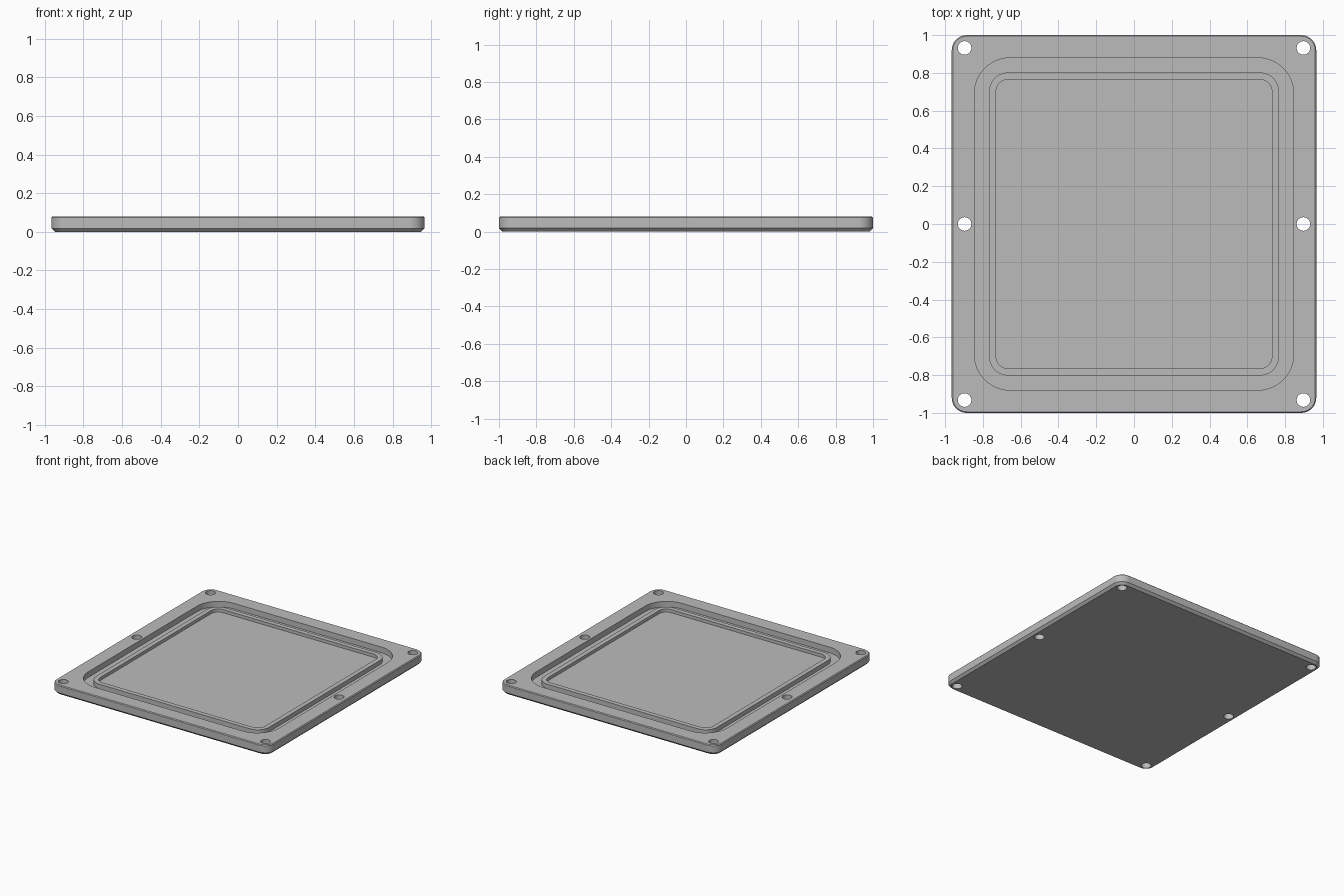
import bpy, bmesh, math

cube = bpy.data.objects.get("Cube")
if cube:
    bpy.data.objects.remove(cube, do_unlink=True)

grey = bpy.data.materials.new("light_grey")
grey.use_nodes = True
COLOUR = (0.5, 0.5, 0.5, 1)
grey.diffuse_color = COLOUR
grey.node_tree.nodes["Principled BSDF"].inputs["Base Color"].default_value = COLOUR

HALF_X, HALF_Y, HEIGHT = 0.965, 1.0, 0.08
SEGMENTS = 12


def rounded_ring(bm, inset, radius, z):
    """Rounded rectangle of vertices, inset from the plate outline."""
    ring = []
    for corner, (sx, sy) in enumerate([(1, 1), (-1, 1), (-1, -1), (1, -1)]):
        cx = sx * (HALF_X - inset - radius)
        cy = sy * (HALF_Y - inset - radius)
        for i in range(SEGMENTS + 1):
            a = math.pi / 2 * (corner + i / SEGMENTS)
            ring.append(bm.verts.new((cx + radius * math.cos(a), cy + radius * math.sin(a), z)))
    return ring


def loft(name, profile):
    """Skin the rounded rings in order and cap both ends."""
    bm = bmesh.new()
    rings = [rounded_ring(bm, *p) for p in profile]
    for low, high in zip(rings, rings[1:]):
        for i in range(len(low)):
            j = (i + 1) % len(low)
            bm.faces.new((low[i], low[j], high[j], high[i]))
    bm.faces.new(rings[0][::-1])
    bm.faces.new(rings[-1])
    mesh = bpy.data.meshes.new(name)
    bm.to_mesh(mesh)
    bm.free()
    obj = bpy.data.objects.new(name, mesh)
    bpy.context.collection.objects.link(obj)
    mesh.materials.append(grey)
    return obj


# Cover plate: inset, corner radius, height, from underside over the rim to the inner floor
GROOVE_Z, RIDGE_Z, FLOOR_Z = 0.035, 0.07, 0.045
plate = loft("cover_plate", [
    (0.018, 0.062, 0), (0, 0.08, 0.018),                     # chamfered underside
    (0, 0.08, HEIGHT - 0.006), (0.006, 0.074, HEIGHT),       # outer wall, eased rim
    (0.12, 0.19, HEIGHT), (0.12, 0.19, GROOVE_Z),            # groove outer wall
    (0.198, 0.10, GROOVE_Z), (0.198, 0.10, RIDGE_Z),         # ridge outer wall
    (0.235, 0.063, RIDGE_Z), (0.235, 0.063, FLOOR_Z),        # ridge inner wall
])

# Screw holes along both long edges
bm = bmesh.new()
for x in (-0.897, 0.897):
    for y in (-0.932, 0, 0.932):
        made = bmesh.ops.create_cone(bm, cap_ends=True, segments=32, radius1=0.036,
                                     radius2=0.036, depth=0.4)
        bmesh.ops.translate(bm, verts=made["verts"], vec=(x, y, 0))
mesh = bpy.data.meshes.new("hole_cutter")
bm.to_mesh(mesh)
bm.free()
mesh.materials.append(grey)
cutter = bpy.data.objects.new("hole_cutter", mesh)
bpy.context.collection.objects.link(cutter)

bpy.ops.object.select_all(action="DESELECT")
plate.select_set(True)
bpy.context.view_layer.objects.active = plate
cut = plate.modifiers.new("screw_holes", "BOOLEAN")
cut.operation = "DIFFERENCE"
cut.solver = "EXACT"
cut.object = cutter
bpy.ops.object.modifier_apply(modifier=cut.name)
bpy.data.objects.remove(cutter, do_unlink=True)
bpy.ops.object.shade_smooth_by_angle(angle=math.radians(30))
